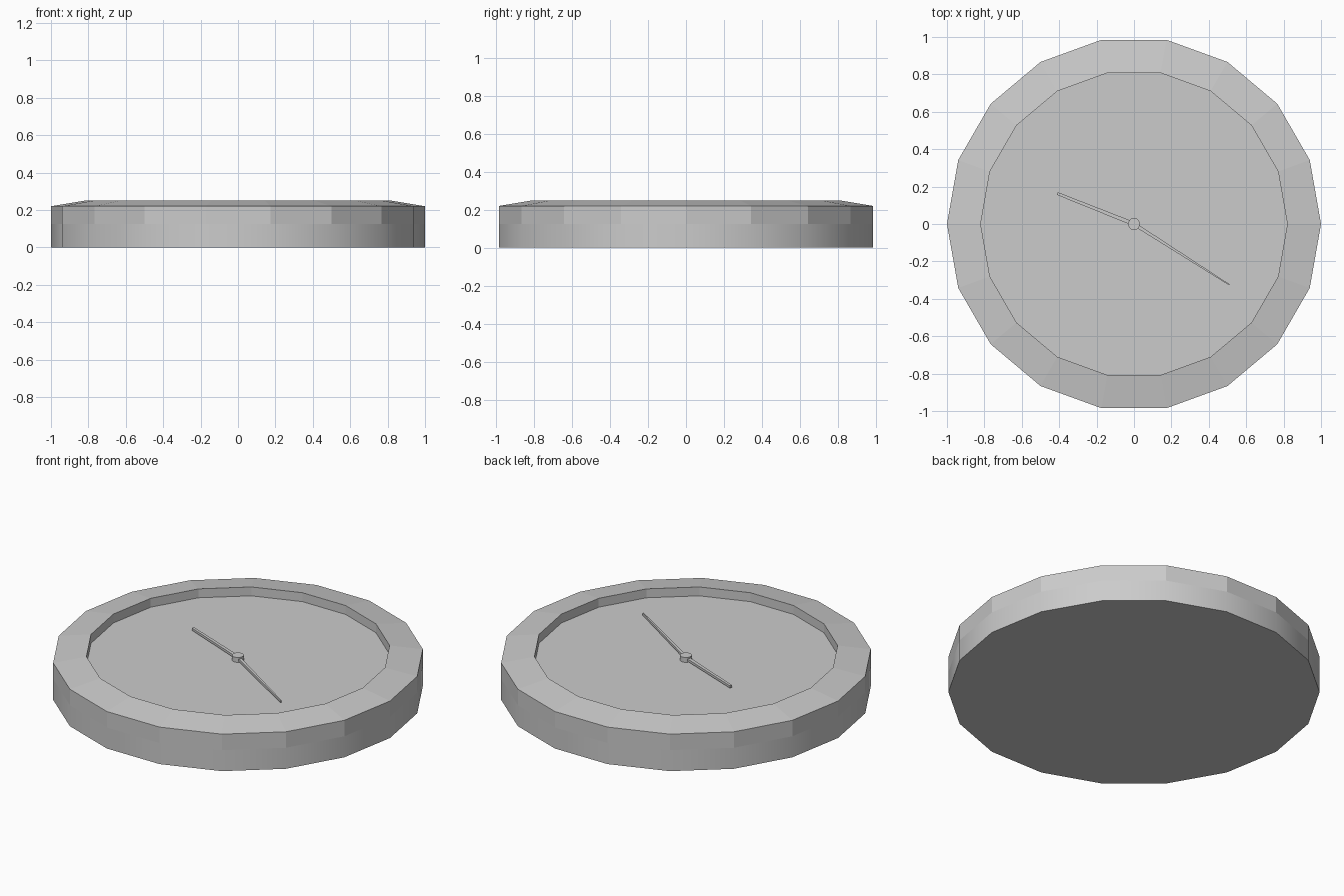
import bpy
import bmesh
from math import cos, sin, pi, atan2, hypot
from mathutils import Matrix

if "Cube" in bpy.data.objects:
    bpy.data.objects.remove(bpy.data.objects["Cube"])

SIDES = 18


def finish(bm, name):
    bmesh.ops.recalc_face_normals(bm, faces=bm.faces)
    mesh = bpy.data.meshes.new(name)
    bm.to_mesh(mesh)
    bm.free()
    obj = bpy.data.objects.new(name, mesh)
    bpy.context.collection.objects.link(obj)
    return obj


def lathe(name, profile, smooth_bands=()):
    """Spin (radius, z) points round z and cap both ends."""
    bm = bmesh.new()
    rings = [[bm.verts.new((r * cos(2 * pi * i / SIDES), r * sin(2 * pi * i / SIDES), z))
              for i in range(SIDES)] for r, z in profile]
    for k, (a, b) in enumerate(zip(rings, rings[1:])):
        for i in range(SIDES):
            j = (i + 1) % SIDES
            f = bm.faces.new((a[i], a[j], b[j], b[i]))
            f.smooth = k in smooth_bands
    bm.faces.new(rings[0])
    bm.faces.new(rings[-1])
    # keep the bottom rim crisp
    for i in range(SIDES):
        bm.edges.get((rings[0][i], rings[0][(i + 1) % SIDES])).smooth = False
    return finish(bm, name)


def hand(name, tip, base_width, tip_width, z0, z1):
    """Tapered bar from the centre to the tip."""
    length = hypot(*tip)
    outline = [(0, -base_width / 2), (length, -tip_width / 2),
               (length, tip_width / 2), (0, base_width / 2)]
    bm = bmesh.new()
    face = bm.faces.new([bm.verts.new((x, y, z0)) for x, y in outline])
    top = bmesh.ops.extrude_face_region(bm, geom=[face])["geom"]
    bmesh.ops.translate(bm, vec=(0, 0, z1 - z0),
                        verts=[g for g in top if isinstance(g, bmesh.types.BMVert)])
    bm.transform(Matrix.Rotation(atan2(tip[1], tip[0]), 4, 'Z'))
    return finish(bm, name)


# Case: smooth lower wall, faceted upper wall, sloping bezel, recessed dial
lathe("clock_case", [(1, 0), (1, 0.125), (1, 0.22), (0.82, 0.25), (0.82, 0.197)],
      smooth_bands=(0,))

# Centre pin and hands
lathe("centre_pin", [(0.032, 0.19), (0.032, 0.226)])
hand("hour_hand", (-0.41, 0.163), 0.021, 0.015, 0.203, 0.217)
hand("minute_hand", (0.51, -0.325), 0.019, 0.006, 0.203, 0.217)
